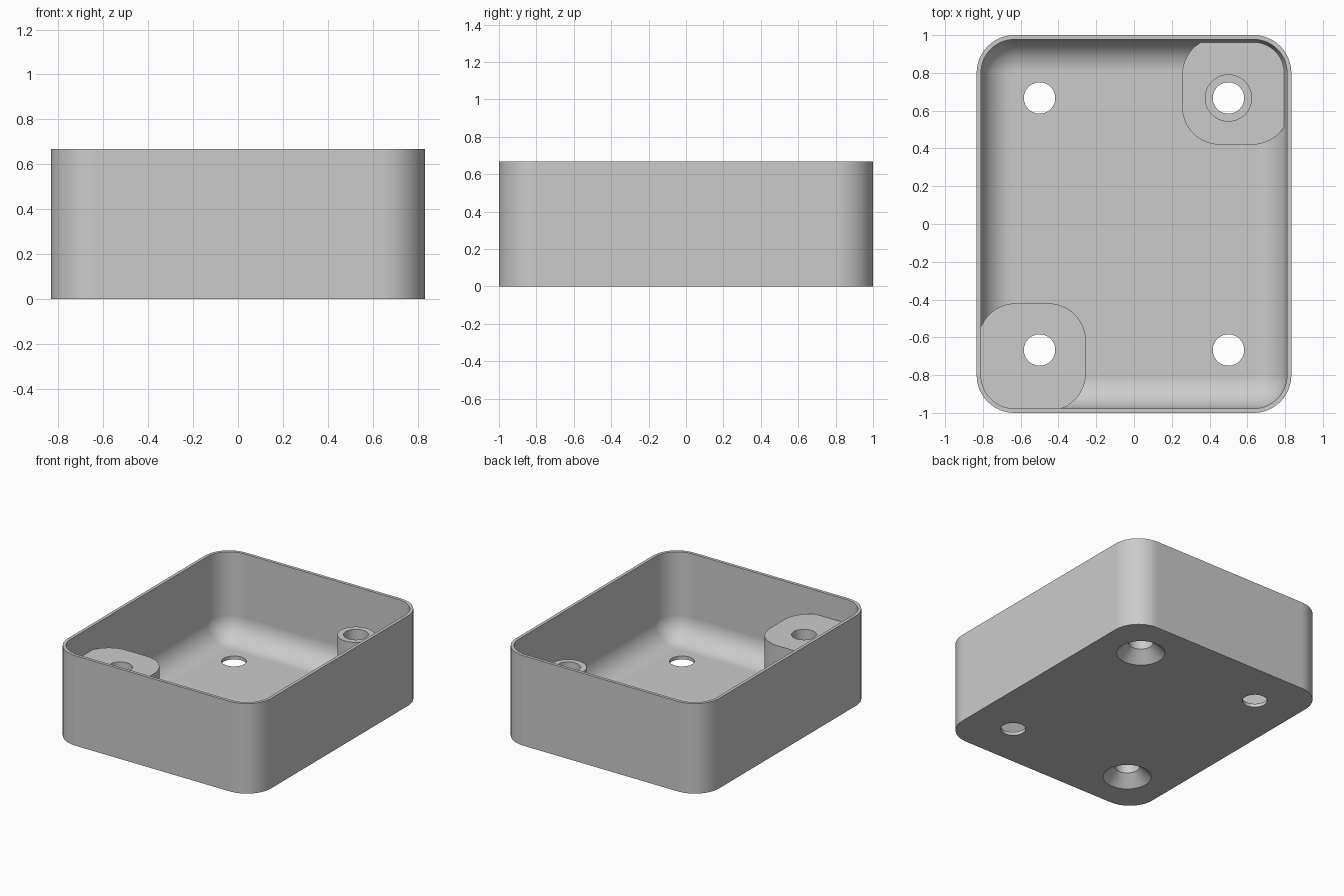
import bpy, bmesh
from math import cos, sin, pi, radians

cube = bpy.data.objects.get("Cube")
if cube:
    bpy.data.objects.remove(cube, do_unlink=True)

grey = bpy.data.materials.new("light_grey")
grey.use_nodes = True
colour = (0.6, 0.6, 0.6, 1)
grey.diffuse_color = colour
grey.node_tree.nodes["Principled BSDF"].inputs["Base Color"].default_value = colour

HALF_X, HALF_Y, HEIGHT, CORNER = 0.833, 1.0, 0.667, 0.2
WALL, FLOOR, FILLET = 0.023, 0.025, 0.17
HOLE_X, HOLE_Y, HOLE_R = 0.5, 0.667, 0.083
BOSS_TOP, PAD_TOP = 0.49, 0.125


def rounded_ring(hx, hy, r, cx=0, cy=0, steps=16):
    """Outline of a rounded rectangle, counter-clockwise."""
    points = []
    for quarter, (sx, sy) in enumerate(((1, 1), (-1, 1), (-1, -1), (1, -1))):
        for i in range(steps + 1):
            a = (quarter + i / steps) * pi / 2
            points.append((cx + sx * (hx - r) + r * cos(a),
                           cy + sy * (hy - r) + r * sin(a)))
    return points


def circle(r, cx, cy, steps=64):
    return [(cx + r * cos(2 * pi * i / steps), cy + r * sin(2 * pi * i / steps))
            for i in range(steps)]


def loft(name, sections):
    """Closed solid through (z, outline) sections, from bottom to top."""
    bm = bmesh.new()
    rings = [[bm.verts.new((x, y, z)) for x, y in outline] for z, outline in sections]
    for low, high in zip(rings, rings[1:]):
        n = len(low)
        for i in range(n):
            j = (i + 1) % n
            bm.faces.new((low[i], low[j], high[j], high[i]))
    bm.faces.new(rings[0][::-1])
    bm.faces.new(rings[-1])
    mesh = bpy.data.meshes.new(name)
    bm.to_mesh(mesh)
    bm.free()
    mesh.materials.append(grey)
    obj = bpy.data.objects.new(name, mesh)
    bpy.context.collection.objects.link(obj)
    return obj


def finish(obj, cutters):
    """Cut, then smooth the curved faces while keeping crisp edges."""
    bpy.ops.object.select_all(action='DESELECT')
    bpy.context.view_layer.objects.active = obj
    obj.select_set(True)
    for cutter in cutters:
        mod = obj.modifiers.new("cut", 'BOOLEAN')
        mod.operation, mod.solver, mod.object = 'DIFFERENCE', 'EXACT', cutter
        bpy.ops.object.modifier_apply(modifier=mod.name)
    bpy.ops.object.shade_smooth_by_angle(angle=radians(30))
    mod = obj.modifiers.new("even_shading", 'WEIGHTED_NORMAL')
    mod.keep_sharp = True


# Cavity: thin walls with a broad fillet around the floor
cavity_sections = []
for i in range(17):
    a = pi / 2 * (1 - i / 16)
    inset = WALL + FILLET * (1 - cos(a))
    cavity_sections.append((FLOOR + FILLET * (1 - sin(a)),
                            rounded_ring(HALF_X - inset, HALF_Y - inset, CORNER - inset)))
cavity_sections.append((HEIGHT + 0.1, cavity_sections[-1][1]))
cavity = loft("cavity_cutter", cavity_sections)

# Four through holes; the two in the bosses are countersunk from below
holes = []
for sx in (-1, 1):
    for sy in (-1, 1):
        x, y = sx * HOLE_X, sy * HOLE_Y
        profile = [(-0.1, HOLE_R), (HEIGHT + 0.1, HOLE_R)]
        if sx == sy:
            profile = [(-0.02, 0.182), (0.079, HOLE_R), (HEIGHT + 0.1, HOLE_R)]
        holes.append(loft("hole_cutter", [(z, circle(r, x, y)) for z, r in profile]))

# Tray body
outline = rounded_ring(HALF_X, HALF_Y, CORNER)
finish(loft("tray", [(0, outline), (HEIGHT, outline)]), [cavity] + holes)


# Corner pads, sunk into the walls
def corner_pad(name, side, top):
    ring = rounded_ring(0.285, 0.285, 0.2, side * 0.54, side * 0.705)
    finish(loft(name, [(0.02, ring), (top, ring)]), holes)


corner_pad("tall_corner_pad", -1, BOSS_TOP)
corner_pad("low_corner_pad", 1, PAD_TOP)

# Round post standing on the low pad
post = circle(0.125, HOLE_X, HOLE_Y)
finish(loft("screw_post", [(PAD_TOP - 0.02, post), (BOSS_TOP, post)]), holes)

for cutter in holes + [cavity]:
    bpy.data.objects.remove(cutter, do_unlink=True)
